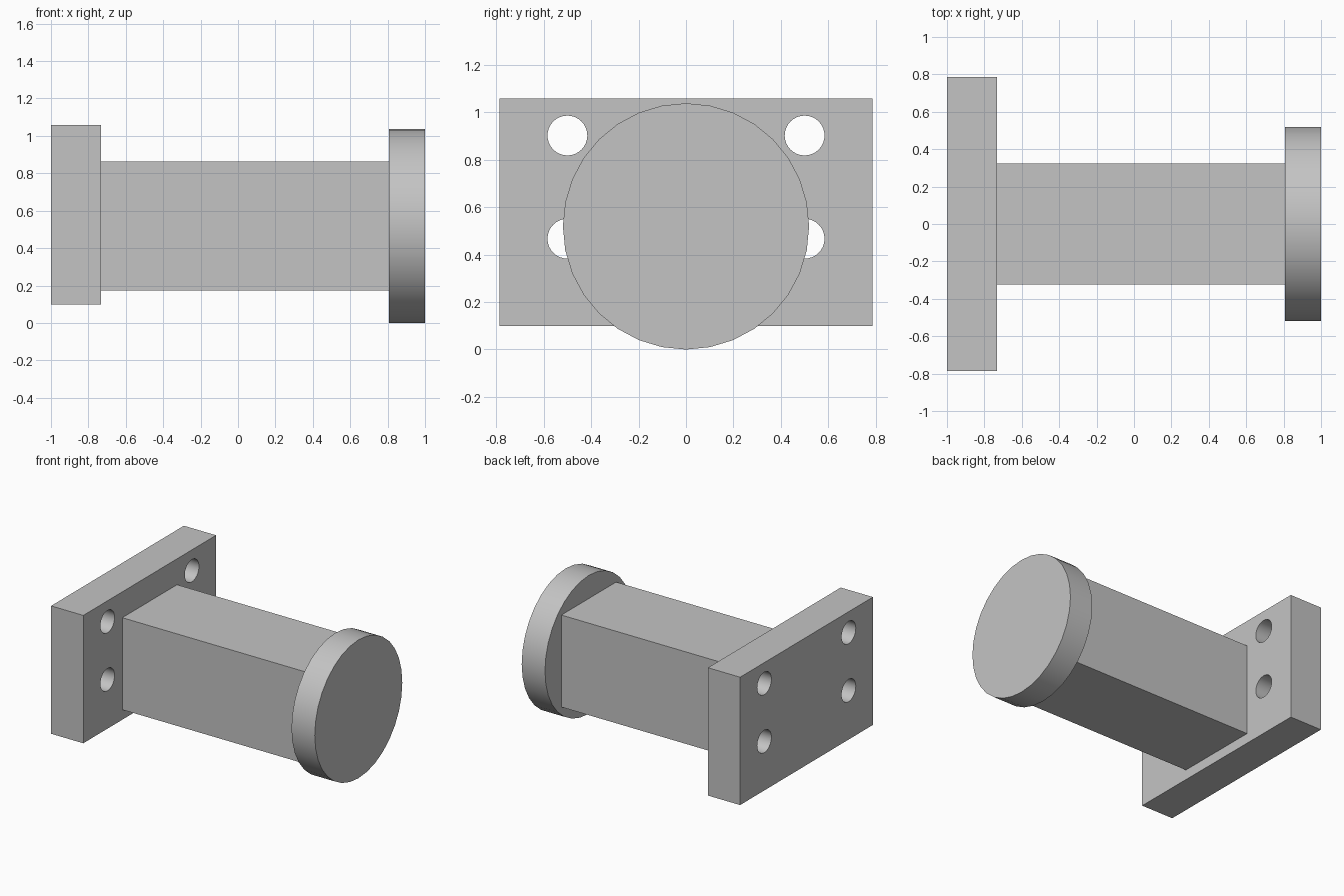
import bpy
import math

cube = bpy.data.objects.get("Cube")
if cube:
    bpy.data.objects.remove(cube, do_unlink=True)

# Single grey material
grey = bpy.data.materials.new("plain_grey")
grey.use_nodes = True
colour = (0.55, 0.55, 0.55, 1)
grey.diffuse_color = colour
grey.node_tree.nodes["Principled BSDF"].inputs["Base Color"].default_value = colour

AXIS_Z = 0.519               # height of the bar and disc axis
PLATE_X, BAR_X, DISC_X, END_X = -1.0, -0.733, 0.807, 1.0


def finish(name):
    obj = bpy.context.object
    obj.name = name
    obj.data.materials.append(grey)
    return obj


def box(name, x0, x1, half_width, z0, z1):
    bpy.ops.mesh.primitive_cube_add(size=1, location=((x0 + x1) / 2, 0, (z0 + z1) / 2))
    obj = finish(name)
    obj.scale = (x1 - x0, 2 * half_width, z1 - z0)
    bpy.ops.object.transform_apply(location=False, rotation=False, scale=True)
    return obj


def rod(name, x0, x1, radius, y, z):
    bpy.ops.mesh.primitive_cylinder_add(
        vertices=32, radius=radius, depth=x1 - x0,
        location=((x0 + x1) / 2, y, z), rotation=(0, math.pi / 2, 0))
    return finish(name)


def smooth(obj):
    bpy.ops.object.select_all(action='DESELECT')
    obj.select_set(True)
    bpy.context.view_layer.objects.active = obj
    bpy.ops.object.shade_smooth_by_angle(angle=math.radians(30))


# Mounting plate with four bolt holes
plate = box("mounting_plate", PLATE_X, BAR_X, 0.787, 0.099, 1.058)
for y in (-0.5, 0.5):
    for z in (0.467, 0.902):
        cutter = rod("bolt_hole_cutter", PLATE_X - 0.1, BAR_X + 0.1, 0.084, y, z)
        cutter.hide_render = True
        cut = plate.modifiers.new("bolt_hole", 'BOOLEAN')
        cut.operation = 'DIFFERENCE'
        cut.solver = 'EXACT'
        cut.object = cutter
        bpy.context.view_layer.objects.active = plate
        bpy.ops.object.modifier_apply(modifier=cut.name)
        bpy.data.objects.remove(cutter, do_unlink=True)
smooth(plate)

# Square-cornered bar
box("bar", BAR_X, DISC_X, 0.324, AXIS_Z - 0.345, AXIS_Z + 0.345)

# Round end disc
smooth(rod("end_disc", DISC_X, END_X, AXIS_Z, 0, AXIS_Z))
